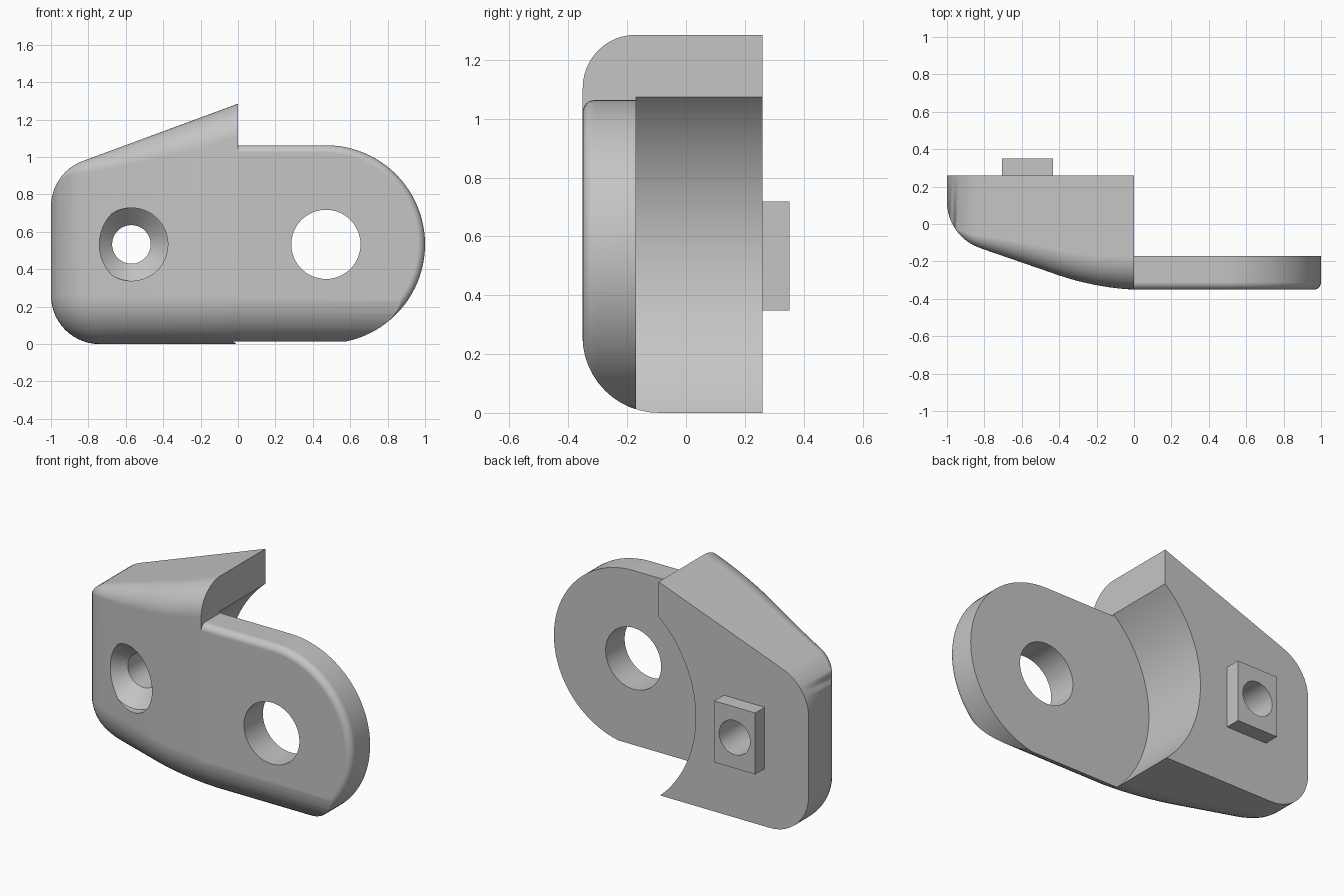
import bpy, bmesh
from math import sin, cos, pi, sqrt, radians
from mathutils import Matrix

if "Cube" in bpy.data.objects:
    bpy.data.objects.remove(bpy.data.objects["Cube"])

SHADE = (0.56, 0.56, 0.56, 1)
grey = bpy.data.materials.new("plain_grey")
grey.use_nodes = True
grey.diffuse_color = SHADE
grey.node_tree.nodes["Principled BSDF"].inputs["Base Color"].default_value = SHADE

BACK, FRONT, STEP = 0.26, -0.351, -0.17   # depth planes
R, CX = 0.26, -0.74                       # corner radius and its centre
Z_LOW, Z_HIGH = 0.26, 0.735               # corner centre heights
PIVOT_X, PIVOT_Z = 0.47, 0.533
BOLT_X = -0.57
SLOPE = 0.369


def finish(bm, name):
    bmesh.ops.remove_doubles(bm, verts=bm.verts, dist=0.0002)
    bmesh.ops.dissolve_degenerate(bm, dist=0.0001, edges=bm.edges)
    bmesh.ops.recalc_face_normals(bm, faces=bm.faces)
    mesh = bpy.data.meshes.new(name)
    bm.to_mesh(mesh)
    bm.free()
    obj = bpy.data.objects.new(name, mesh)
    mesh.materials.append(grey)
    bpy.context.collection.objects.link(obj)
    return obj


def loft(name, sections):
    """Skin a row of closed rings of (x, y, z) points and cap both ends."""
    bm = bmesh.new()
    rings = [[bm.verts.new(p) for p in s] for s in sections]
    n = len(rings[0])
    for a, b in zip(rings, rings[1:]):
        for i in range(n):
            j = (i + 1) % n
            bm.faces.new((a[i], a[j], b[j], b[i]))
    bm.faces.new(rings[0])
    bm.faces.new(rings[-1])
    return finish(bm, name)


def turned(name, x, z, profile, sides=64):
    """Round solid along y from (y, radius) pairs."""
    angles = [2 * pi * i / sides for i in range(sides)]
    return loft(name, [[(x + r * cos(t), y, z + r * sin(t)) for t in angles]
                       for y, r in profile])


def boolean(obj, other, operation="DIFFERENCE"):
    bpy.context.view_layer.objects.active = obj
    mod = obj.modifiers.new("cut", "BOOLEAN")
    mod.operation, mod.object, mod.solver = operation, other, "EXACT"
    bpy.ops.object.modifier_apply(modifier=mod.name)
    bpy.data.objects.remove(other)


def smooth(obj):
    bpy.ops.object.select_all(action="DESELECT")
    obj.select_set(True)
    bpy.context.view_layer.objects.active = obj
    bpy.ops.object.shade_smooth_by_angle(angle=radians(30))
    obj.modifiers.new("flat_faces", "WEIGHTED_NORMAL").keep_sharp = True


def section(x, front, back, low_r, top, top_r, n=12):
    """Depth/height ring with rounded lower and upper front edges."""
    ring = [(x, back, Z_LOW - low_r)]
    for i in range(n + 1):
        t = pi / 2 * i / n
        ring.append((x, front + low_r * (1 - sin(t)), Z_LOW - low_r * cos(t)))
    for i in range(n + 1):
        t = pi / 2 * i / n
        ring.append((x, front + top_r * (1 - cos(t)), top - top_r * (1 - sin(t))))
    return ring + [(x, back, top)]


def front_at(x):
    """Front outline: gentle curve, straight slant, round corner."""
    if x < -0.825:
        return 0.1185 - sqrt(max(0, R * R - (x - CX) ** 2))
    if x < -0.45:
        return -0.2575 - 0.345 * (x + 0.45)
    return FRONT - 0.05 * x + 0.35 * x * x


def body_section(x):
    s = sqrt(max(0, R * R - min(0, x - CX) ** 2))
    top = 1.285 + SLOPE * x if x > -0.83 else Z_HIGH + s
    # The upper rounding fades out towards the outer corner
    top_r = 0.18 * sqrt(max(0, x + 0.95) / 0.95)
    return section(x, front_at(x), BACK, s, top, top_r)


# Body with rounded outer end and sloping top
xs = [-1 + R * (1 - cos(pi / 2 * i / 14)) for i in range(15)]
xs += [CX + (-0.45 - CX) * i / 5 for i in range(1, 6)]
xs += [-0.45 + 0.45 * i / 10 for i in range(1, 11)]
body = loft("body", [body_section(x) for x in xs])

# Swing clearance behind the ear
boolean(body, turned("clearance", PIVOT_X, PIVOT_Z, [(STEP, 0.717), (1, 0.717)], 160))

# Rear locating block
bm = bmesh.new()
bmesh.ops.create_cube(bm, size=1, matrix=Matrix.Translation((BOLT_X, 0.276, PIVOT_Z))
                      @ Matrix.Diagonal((0.273, 0.15, 0.37, 1)))
boolean(body, finish(bm, "block"), "UNION")

# Countersunk bolt hole
boolean(body, turned("bolt", BOLT_X, PIVOT_Z,
                     [(-1, 0.195), (-0.18, 0.195), (-0.088, 0.103), (1, 0.103)]))
smooth(body)

# Ear plate with rounded end and softened front edge
outline = [(-0.2, 0.003)]
for i in range(49):
    t = -pi / 2 + pi * i / 48
    outline.append((PIVOT_X + 0.53 * cos(t), PIVOT_Z + 0.53 * sin(t)))
outline.append((-0.2, PIVOT_Z + 0.53))
ear = loft("ear_plate", [[(x, y, z) for x, z in outline] for y in (FRONT, STEP)])
bm = bmesh.new()
bm.from_mesh(ear.data)
rim = [e for e in bm.edges if all(v.co.y < FRONT + 0.001 for v in e.verts)]
bmesh.ops.bevel(bm, geom=rim, offset=0.04, segments=6, profile=0.5, affect="EDGES")
bm.to_mesh(ear.data)
bm.free()

# Match the ear's lower front edge to the body's large rounding
trim = [section(x, FRONT - 0.001, BACK, R, 1.4, 0) for x in (0, 1.2)]
boolean(ear, loft("trim", trim), "INTERSECT")
boolean(ear, turned("pivot", PIVOT_X, PIVOT_Z, [(-1, 0.185), (1, 0.185)]))
smooth(ear)
